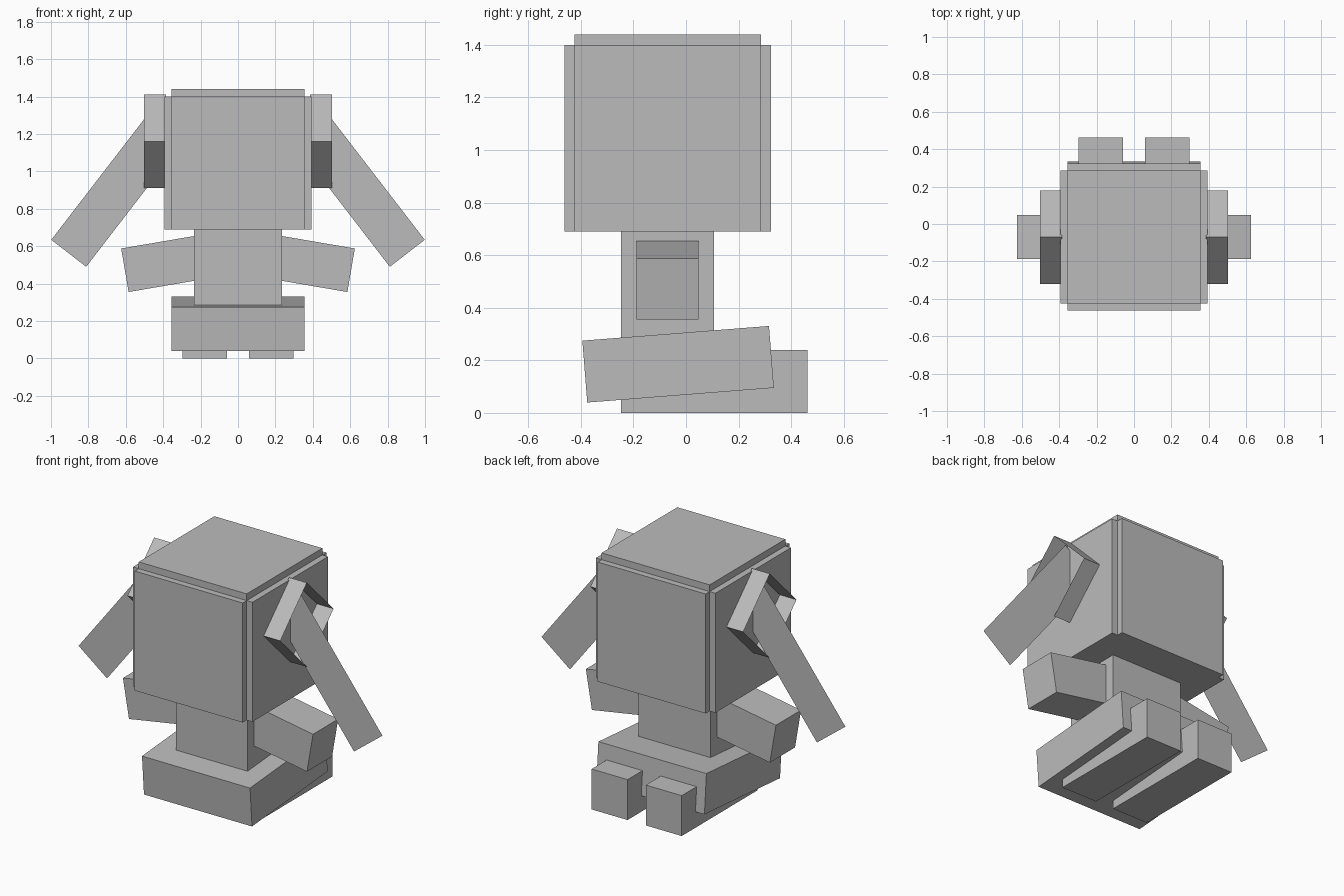
import bpy, bmesh, math
from mathutils import Matrix, Vector

if "Cube" in bpy.data.objects:
    bpy.data.objects.remove(bpy.data.objects["Cube"], do_unlink=True)

# One flat colour for the whole figure
grey = bpy.data.materials.new("plain_grey")
grey.use_nodes = True
grey.diffuse_color = (0.5, 0.5, 0.5, 1)
grey.node_tree.nodes["Principled BSDF"].inputs["Base Color"].default_value = (0.5, 0.5, 0.5, 1)


def add_object(name, bm):
    mesh = bpy.data.meshes.new(name)
    bm.to_mesh(mesh)
    bm.free()
    mesh.materials.append(grey)
    obj = bpy.data.objects.new(name, mesh)
    bpy.context.collection.objects.link(obj)
    return obj


def box(name, centre, size, angle=0, axis="X"):
    """Box turned about its own centre."""
    bm = bmesh.new()
    bmesh.ops.create_cube(bm, size=1, matrix=Matrix.Translation(centre)
                          @ Matrix.Rotation(math.radians(angle), 4, axis)
                          @ Matrix.Diagonal((*size, 1)))
    return add_object(name, bm)


def sheet(name, centre, width, length, angle):
    """Paper-thin upright panel facing the front, leaning sideways."""
    bm = bmesh.new()
    bmesh.ops.create_grid(bm, x_segments=1, y_segments=1, size=0.5,
                          matrix=Matrix.Translation(centre)
                          @ Matrix.Rotation(math.radians(angle), 4, "Y")
                          @ Matrix.Rotation(math.radians(90), 4, "X")
                          @ Matrix.Diagonal((width, length, 1, 1)))
    return add_object(name, bm)


def diamond_ring(name, centre, radius, depth):
    """Four-sided tube, open at both ends, lying along x."""
    bm = bmesh.new()
    bmesh.ops.create_cone(bm, cap_ends=False, segments=4, radius1=radius,
                          radius2=radius, depth=depth,
                          matrix=Matrix.Translation(centre)
                          @ Matrix.Rotation(math.radians(90), 4, "Y"))
    return add_object(name, bm)


# Head core with raised panels on the front, back, sides and top
box("head_core", (0, -0.07, 1.065), (0.71, 0.71, 0.75))
box("head_front_back_panels", (0, -0.07, 1.045), (0.71, 0.785, 0.71))
box("head_side_panels", (0, -0.07, 1.045), (0.785, 0.71, 0.71))

# Body and tilted skirt
box("torso", (0, -0.07, 0.465), (0.472, 0.354, 0.45))
box("skirt", (0, -0.03, 0.185), (0.71, 0.712, 0.236), 4.5)

# Paired parts
for side, s in (("left", 1), ("right", -1)):
    box(side + "_leg", (s * 0.178, 0.108, 0.12), (0.236, 0.71, 0.24))
    box(side + "_arm", (s * 0.378, -0.07, 0.51), (0.46, 0.236, 0.236), s * 9.7, "Y")
    diamond_ring(side + "_ear_ring", (s * 0.443, -0.07, 1.16), 0.25, 0.118)
    # Hanging panel running from inside the ring down and outwards
    outer = Vector((s * 0.905, -0.07, 0.562))
    up = Vector((-s * 0.61, 0, 0.792))
    sheet(side + "_ear_flap", outer + up * 0.472, 0.236, 0.944, -s * 37.6)
